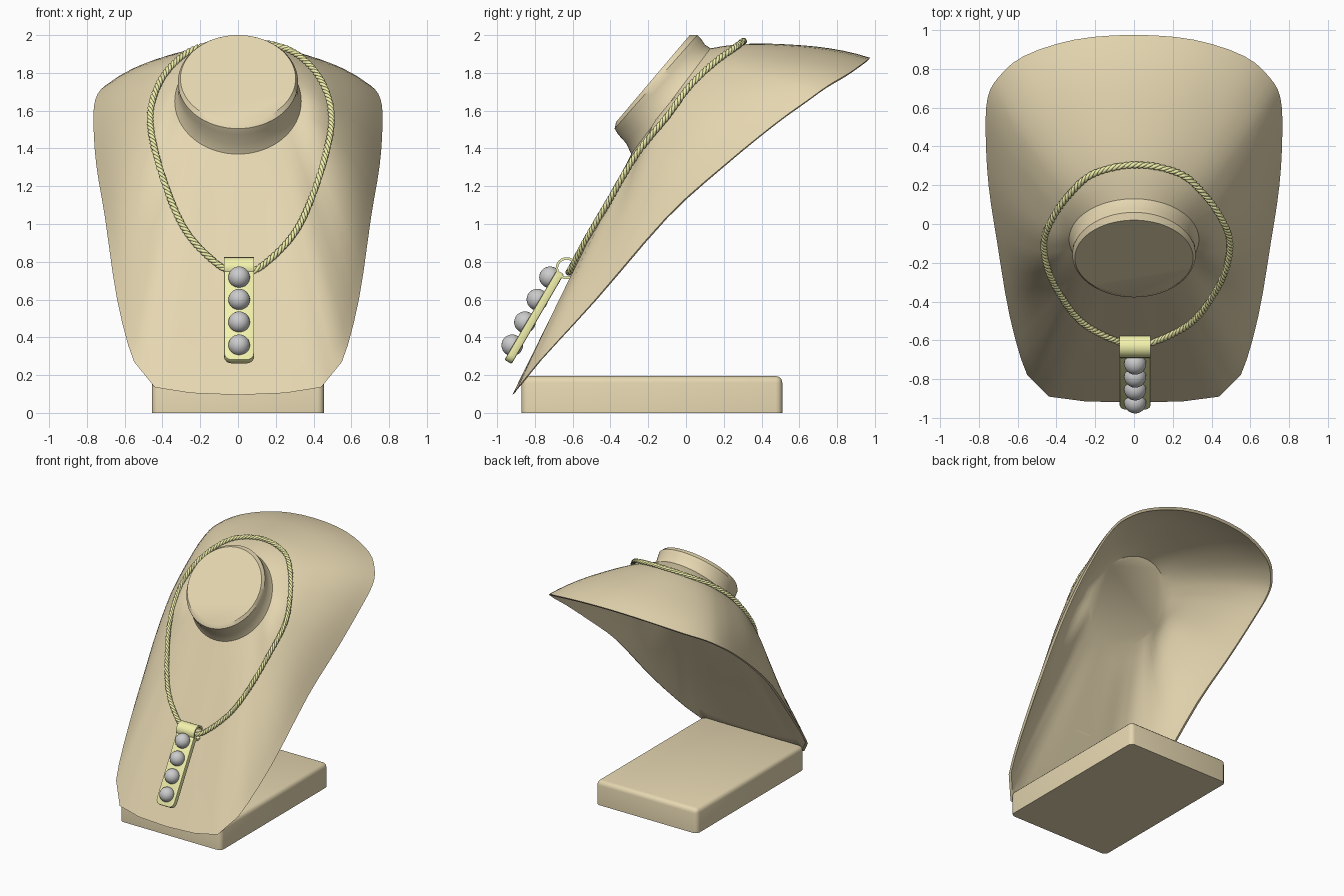
import bpy, bmesh, math
from mathutils import Vector as V

if "Cube" in bpy.data.objects:
    bpy.data.objects.remove(bpy.data.objects["Cube"])


def material(name, rgb):
    m = bpy.data.materials.new(name)
    m.diffuse_color = (*rgb, 1)
    m.use_nodes = True
    m.node_tree.nodes["Principled BSDF"].inputs["Base Color"].default_value = m.diffuse_color
    return m


linen = material("linen", (0.79, 0.68, 0.44))
gold = material("gold", (0.9, 0.89, 0.42))


def finish(name, bm, mat=None, angle=40):
    bmesh.ops.recalc_face_normals(bm, faces=bm.faces)
    me = bpy.data.meshes.new(name)
    bm.to_mesh(me)
    bm.free()
    ob = bpy.data.objects.new(name, me)
    bpy.context.collection.objects.link(ob)
    if mat:
        me.materials.append(mat)
    bpy.ops.object.select_all(action='DESELECT')
    ob.select_set(True)
    bpy.context.view_layer.objects.active = ob
    bpy.ops.object.shade_smooth_by_angle(angle=math.radians(angle))
    return ob


def loft(name, rings, mat, wrap=False, angle=40):
    """Skin closed rings; either cap both ends or join last ring to first."""
    bm = bmesh.new()
    vs = [[bm.verts.new(p) for p in r] for r in rings]
    n = len(rings[0])
    pairs = list(zip(vs, vs[1:])) + ([(vs[-1], vs[0])] if wrap else [])
    for a, b in pairs:
        for i in range(n):
            j = (i + 1) % n
            bm.faces.new((a[i], a[j], b[j], b[i]))
    if not wrap:
        bm.faces.new(vs[0])
        bm.faces.new(vs[-1])
    return finish(name, bm, mat, angle)


def mirror(half):
    return [V(p) for p in half] + [V((-p[0], p[1], p[2])) for p in half[-2:0:-1]]


def spline(a, b, c, d, t):
    return .5 * (2 * b + (c - a) * t + (2 * a - 5 * b + 4 * c - d) * t * t
                 + (3 * b - a - 3 * c + d) * t ** 3)


# Bust: thin shell lofted from the neck to the open back rim
rim = mirror([(0, -.92, .095), (.25, -.915, .105), (.44, -.89, .135), (.55, -.78, .27),
              (.64, -.48, .6), (.705, -.1, 1.04), (.75, .2, 1.31), (.765, .47, 1.53),
              (.755, .65, 1.66), (.7, .755, 1.735), (.57, .865, 1.8),
              (.31, .95, 1.86), (0, .975, 1.88)])
bulge = [0, 0, .01, .02, .03, .095, .1, .07, .055, .05, .045, .045, .045, .045]
N = 36


def rim_point(u):
    i = min(int(u), 11)
    t = u - i
    if i < 3:
        return rim[i].lerp(rim[i + 1], t)
    return spline(rim[i - 1], rim[i], rim[i + 1], rim[(i + 2) % 24], t)


def neck_ring(front, back, half_width):
    f, b = V((0, *front)), V((0, *back))
    half = []
    for i in range(N + 1):
        a = math.pi * i / N
        p = (f + b) / 2 + (f - b) / 2 * math.cos(a)
        half.append((half_width * math.sin(a), p.y, p.z))
    return half


base_ring = neck_ring((-.29, 1.37), (.13, 1.93), .335)


def body_ring(t):
    half = []
    for k in range(N + 1):
        u = 12 * k / N
        i = int(u)
        phi = math.radians(30 + 60 * max(0, u - 4) / 8)
        out = V((0, -math.cos(phi), math.sin(phi)))
        h = bulge[i] + (bulge[i + 1] - bulge[i]) * (u - i)
        h *= 1 - abs(2 * t - 1) ** 2.5
        half.append(tuple(V(base_ring[k]).lerp(rim_point(u), t) + out * h))
    return half


neck = [neck_ring((-.37, 1.54), (.02, 2.0), .305),
        neck_ring((-.378, 1.505), (.06, 2.0), .318),
        neck_ring((-.36, 1.475), (.08, 1.98), .315),
        neck_ring((-.315, 1.425), (.1, 1.95), .315)]
body = [body_ring(k / 12) for k in range(13)]
outer = [mirror(r) for r in neck + body]
core = V((0, 0, .8))
inner = [[p + (core - p).normalized() * .022 for p in r] for r in outer[:len(neck) - 1:-1]]
loft("bust", outer + inner, linen, angle=35)

# Base block with rounded top and upright edges
bm = bmesh.new()
bmesh.ops.create_cube(bm, size=1)
for v in bm.verts:
    v.co = V((v.co.x * .91, v.co.y * 1.38 - .18, (v.co.z + .5) * .195))
edges = [e for e in bm.edges if max(v.co.z for v in e.verts) > .1]
bmesh.ops.bevel(bm, geom=edges, offset=.035, segments=3, profile=.5, affect='EDGES')
finish("base", bm, linen)

# Rope chain: three strands twisted about a smooth closed path
half = [(0, .305, 1.968), (.22, .26, 1.935), (.35, .15, 1.855), (.44, .02, 1.73),
        (.48, -.1, 1.57), (.45, -.26, 1.37), (.36, -.42, 1.1), (.26, -.525, .92),
        (.1, -.605, .77), (0, -.62, .745)]
ctrl = [p + V((.015, 0, 0)) for p in mirror(half)]
path = []
for i in range(len(ctrl)):
    a, b, c, d = (ctrl[(i + k) % len(ctrl)] for k in (-1, 0, 1, 2))
    steps = max(4, round((c - b).length / .009))
    path += [spline(a, b, c, d, s / steps) for s in range(steps)]
turns = round(len(path) / 9)
cu = bpy.data.curves.new("chain", 'CURVE')
cu.dimensions = '3D'
cu.bevel_depth = .0095
cu.bevel_resolution = 1
for strand in range(3):
    sp = cu.splines.new('POLY')
    sp.points.add(len(path) - 1)
    sp.use_cyclic_u = True
    for i, p in enumerate(path):
        tan = (path[(i + 1) % len(path)] - path[i - 1]).normalized()
        side = tan.cross(V((0, -.85, .5))).normalized()
        up = side.cross(tan)
        a = math.tau * (turns * i / len(path) + strand / 3)
        sp.points[i].co = (*(p + (side * math.cos(a) + up * math.sin(a)) * .009), 1)
    sp.use_smooth = True
cu.materials.append(gold)
bpy.context.collection.objects.link(bpy.data.objects.new("chain", cu))

# Pendant plate: tilted bar with rounded lower corners
px = .006
top, bottom = V((px, -.665, .745)), V((px, -.942, .27))
down = (bottom - top).normalized()
out = V((0, down.z, -down.y))
L, w, r = (bottom - top).length, .08, .04
outline = [(-w, 0), (w, 0)]
for sx, start in ((1, 0), (-1, 90)):
    for k in range(5):
        a = math.radians(start + k * 22.5)
        outline.append((sx * (w - r) + r * math.cos(a), L - r + r * math.sin(a)))
bm = bmesh.new()
layers = [[bm.verts.new(top + V((x, 0, 0)) + down * s + out * o) for x, s in outline]
          for o in (-.022, .022)]
for l in layers:
    bm.faces.new(l)
for i in range(len(outline)):
    j = (i + 1) % len(outline)
    bm.faces.new((layers[0][i], layers[0][j], layers[1][j], layers[1][i]))
rims = [e for e in bm.edges if abs((e.verts[0].co - e.verts[1].co).dot(out)) < .01]
bmesh.ops.bevel(bm, geom=rims, offset=.008, segments=2, profile=.5, affect='EDGES')
finish("pendant_plate", bm, gold)

# Bail: open tube that the chain passes through
rings = []
for x, rad in ((-w, .058), (w, .058), (w, .045), (-w, .045)):
    rings.append([V((px + x, -.632 + rad * math.cos(a), .766 + rad * math.sin(a)))
                  for a in (math.tau * k / 24 for k in range(24))])
loft("pendant_bail", rings, gold, wrap=True)

# Four pearls down the plate
for i, (y, z) in enumerate(((-.72, .718), (-.787, .6), (-.853, .48), (-.92, .358))):
    bm = bmesh.new()
    bmesh.ops.create_uvsphere(bm, u_segments=24, v_segments=14, radius=.057)
    bmesh.ops.translate(bm, verts=bm.verts, vec=(px, y, z))
    finish(f"pearl_{i + 1}", bm)
